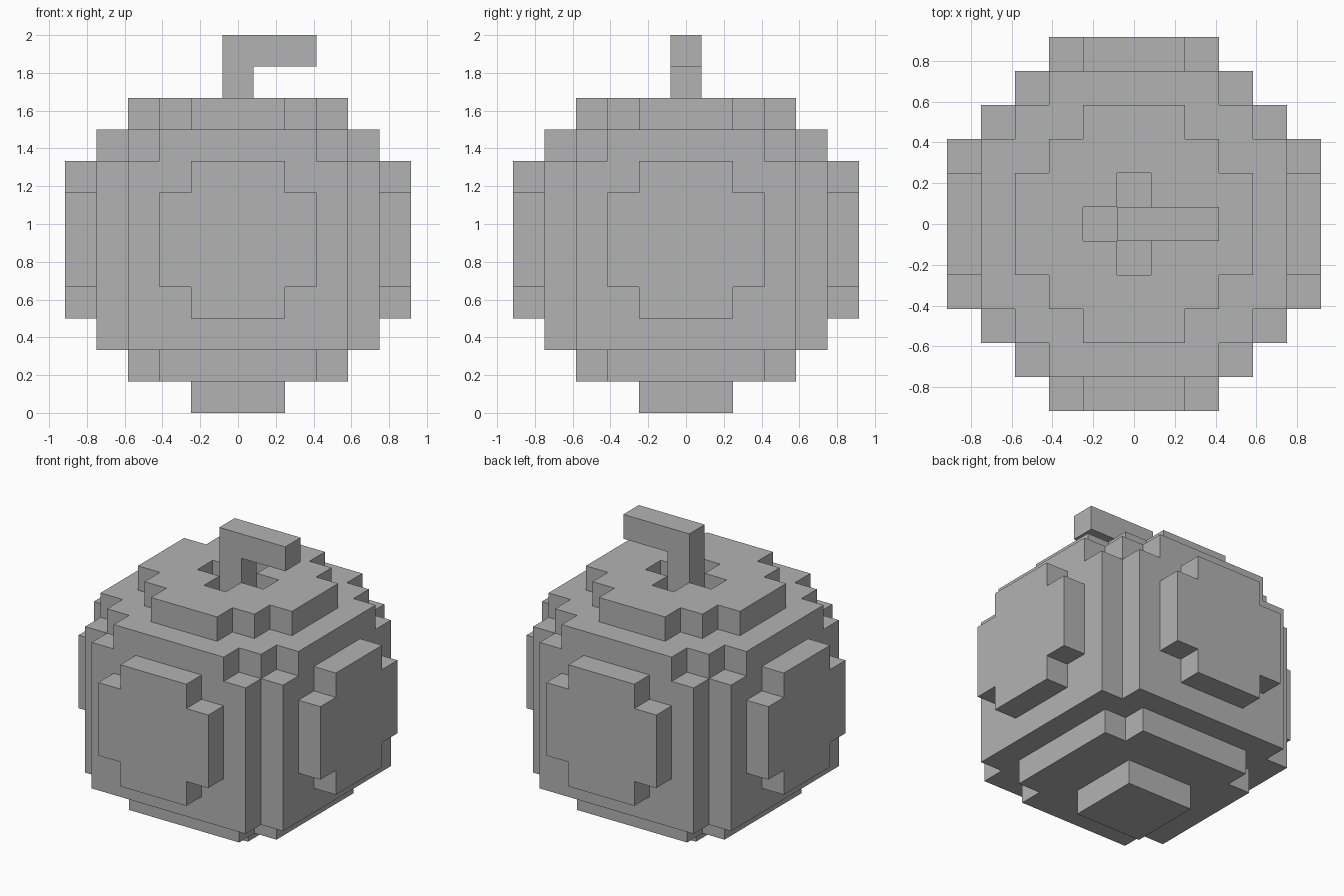
import bpy
import bmesh
from math import radians
from mathutils import Vector

cube = bpy.data.objects.get("Cube")
if cube:
    bpy.data.objects.remove(cube, do_unlink=True)

UNIT = 1 / 6  # edge of one block

grey = bpy.data.materials.new("plain_grey")
grey.use_nodes = True
grey.diffuse_color = (0.45, 0.45, 0.45, 1)
grey.node_tree.nodes["Principled BSDF"].inputs["Base Color"].default_value = grey.diffuse_color


def layer(reach, z0, z1, cut):
    """Square slab of blocks with its corners trimmed where |x| + |y| > cut."""
    span = range(-reach, reach + 1)
    return {(x, y, z) for x in span for y in span for z in range(z0, z1)
            if abs(x) + abs(y) <= cut}


# Fruit: stacked stepped slabs
base = layer(1, 0, 1, 2)
underside = layer(3, 1, 2, 5)
belly = layer(4, 2, 8, 7)
shoulder = layer(4, 8, 9, 6)
crown = layer(3, 9, 10, 4)
hollow = {c for c in crown if abs(c[0]) + abs(c[1]) <= 1}
fruit = base | underside | belly | shoulder | (crown - hollow)

# Raised cheeks on the four sides
for a, b, _ in layer(2, 0, 1, 3):
    for side in (-5, 5):
        fruit |= {(a, side, b + 5), (side, a, b + 5)}

# Bent stem rising from the hollow
stem = {(0, 0, z) for z in range(9, 12)} | {(x, 0, 11) for x in range(3)}

solid = fruit | stem
DIRECTIONS = [Vector(s * (i == axis) for i in range(3))
              for axis in range(3) for s in (-1, 1)]


def build(name, cells):
    """Skin the open sides of the blocks and merge flat regions."""
    bm = bmesh.new()
    for cell in sorted(cells):
        centre = Vector(cell) + Vector((0, 0, 0.5))
        for n in DIRECTIONS:
            if tuple(int(v) for v in Vector(cell) + n) in solid:
                continue
            u = Vector((n.y, n.z, n.x)) / 2
            v = n.cross(u)
            mid = centre + n / 2
            corners = (mid - u - v, mid + u - v, mid + u + v, mid - u + v)
            bm.faces.new([bm.verts.new(p * UNIT) for p in corners])
    bmesh.ops.remove_doubles(bm, verts=bm.verts, dist=UNIT / 100)
    bmesh.ops.dissolve_limit(bm, angle_limit=radians(1), verts=bm.verts, edges=bm.edges)
    mesh = bpy.data.meshes.new(name)
    bm.to_mesh(mesh)
    bm.free()
    mesh.materials.append(grey)
    obj = bpy.data.objects.new(name, mesh)
    bpy.context.scene.collection.objects.link(obj)
    return obj


build("fruit", fruit)
build("stem", stem)
